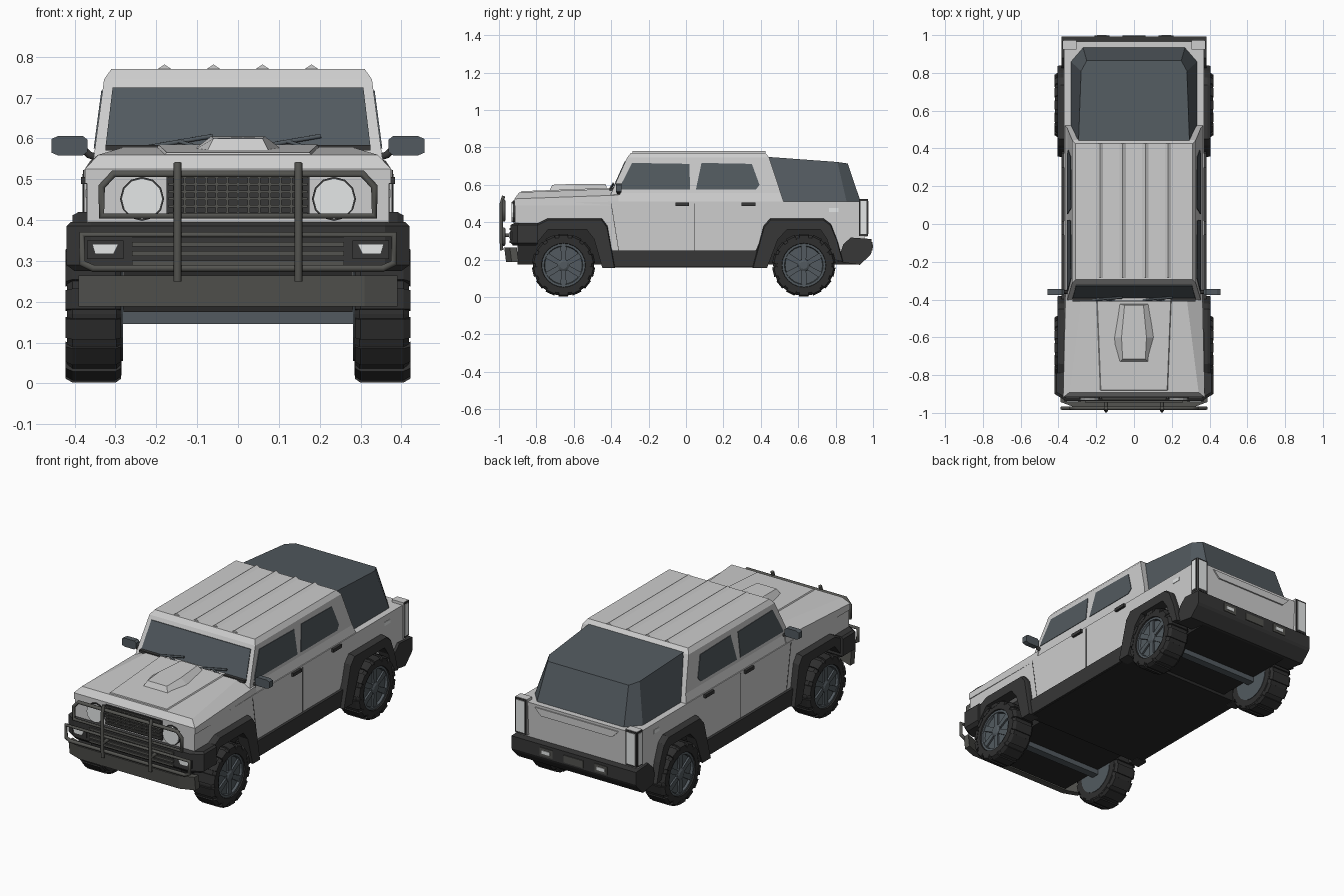
import bpy, bmesh, math
from mathutils import Vector

if "Cube" in bpy.data.objects:
    bpy.data.objects.remove(bpy.data.objects["Cube"])


def material(name, r, g, b):
    m = bpy.data.materials.new(name)
    m.diffuse_color = (r, g, b, 1)
    m.use_nodes = True
    m.node_tree.nodes["Principled BSDF"].inputs["Base Color"].default_value = m.diffuse_color
    return m


PAINT = material("light grey paint", .61, .61, .61)
GLASS = material("slate glass and canvas", .085, .102, .115)
TRIM = material("black trim", .038, .038, .038)
TYRE = material("tyre rubber", .028, .028, .028)
UNDER = material("underbody black", .022, .022, .022)
METAL = material("dark metal", .088, .088, .08)
LAMP = material("lamp white", .78, .80, .80)


def finish(name, bm, mat):
    bmesh.ops.recalc_face_normals(bm, faces=bm.faces)
    me = bpy.data.meshes.new(name)
    bm.to_mesh(me)
    bm.free()
    me.materials.append(mat)
    ob = bpy.data.objects.new(name, me)
    bpy.context.collection.objects.link(ob)
    return ob


def loft(name, rings, mat):
    """Skin closed rings of equal size and cap both ends."""
    bm = bmesh.new()
    vs = [[bm.verts.new(p) for p in r] for r in rings]
    n = len(rings[0])
    for a, b in zip(vs, vs[1:]):
        for i in range(n):
            bm.faces.new((a[i], a[(i + 1) % n], b[(i + 1) % n], b[i]))
    bm.faces.new(vs[0])
    bm.faces.new(vs[-1])
    return finish(name, bm, mat)


def prism(name, yz, x0, x1, mat):
    return loft(name, [[(x, y, z) for y, z in yz] for x in (x0, x1)], mat)


def box(name, x, y, z, mat):
    """Box from (min, max) pairs."""
    return prism(name, [(y[0], z[0]), (y[1], z[0]), (y[1], z[1]), (y[0], z[1])], x[0], x[1], mat)


def sym(right):
    """Mirror the right half of a plan outline to a full ring."""
    return right + [(-x, y, z) for x, y, z in reversed(right)]


def tube(name, pts, r, mat, cyclic=False):
    cu = bpy.data.curves.new(name, 'CURVE')
    cu.dimensions = '3D'
    cu.bevel_depth, cu.bevel_resolution, cu.use_fill_caps = r, 1, True
    sp = cu.splines.new('POLY')
    sp.points.add(len(pts) - 1)
    for p, c in zip(sp.points, pts):
        p.co = (*c, 1)
    sp.use_cyclic_u = cyclic
    tmp = bpy.data.objects.new(name, cu)
    bpy.context.collection.objects.link(tmp)
    me = bpy.data.meshes.new_from_object(tmp.evaluated_get(bpy.context.evaluated_depsgraph_get()))
    bpy.data.objects.remove(tmp)
    me.materials.clear()
    me.materials.append(mat)
    bpy.context.collection.objects.link(bpy.data.objects.new(name, me))


def disc(axis, c, r, n):
    """Circle of points around the x or y axis."""
    out = []
    for i in range(n):
        a = 2 * math.pi * i / n
        u, v = r * math.cos(a), r * math.sin(a)
        out.append((c[0], c[1] + u, c[2] + v) if axis == 'x' else (c[0] + u, c[1], c[2] + v))
    return out


# Main body with wheel arch notches
prism("lower_body", [(-.915, .39), (-.46, .39), (-.39, .24), (.37, .24), (.44, .39), (.74, .39),
                     (.80, .24), (.95, .24), (.965, .51), (-.39, .51), (-.915, .50)], -.37, .37, PAINT)
loft("hood", [sym([(.375, -.917, .49), (.37, -.36, .49)]), sym([(.375, -.917, .525), (.362, -.36, .545)]),
              sym([(.342, -.892, .56), (.275, -.36, .58)])], PAINT)
loft("hood_panel", [sym([(.185, -.885, .55), (.205, -.38, .57)]), sym([(.175, -.88, .566), (.195, -.38, .585)])], PAINT)
loft("hood_scoop", [sym([(.08, -.735, .56), (.118, -.60, .565), (.09, -.42, .57)]),
                    sym([(.06, -.715, .60), (.066, -.60, .605), (.05, -.43, .605)])], PAINT)
loft("cabin", [sym([(.368, -.42, .50), (.368, .525, .50)]), sym([(.353, -.40, .556), (.353, .507, .556)]),
               sym([(.328, -.315, .745), (.328, .445, .745)]), sym([(.31, -.295, .77), (.31, .425, .77)])], PAINT)
for x in (-.18, -.06, .06, .18):
    loft("roof_rib", [[(x - .02, y, .768), (x, y, .781), (x + .02, y, .768)] for y in (-.285, .425)], PAINT)
loft("canvas_cover", [sym([(.335, .45, .505), (.335, .86, .505), (.27, .935, .505)]),
                      sym([(.295, .40, .752), (.28, .81, .722), (.25, .865, .714)])], GLASS)


# Glazing, following the slope of the cabin
def side_x(z):
    return .353 - (z - .556) * .132


def screen_y(z):
    return -.40 + (z - .556) * .45


screen = [(.325, .575), (.307, .725), (-.307, .725), (-.325, .575)]
loft("windshield", [[(x, screen_y(z) + d, z) for x, z in screen] for d in (.004, -.004)], GLASS)
box("cowl_strip", (-.325, .325), (-.41, -.385), (.57, .584), TRIM)
windows = {"front_window": [(-.358, .575), (-.348, .60), (-.288, .717), (.018, .712), (.022, .575)],
           "rear_window": [(.053, .575), (.083, .717), (.352, .712), (.393, .60), (.374, .575)]}
for s in (1, -1):
    for name, pts in windows.items():
        loft(name, [[(s * (side_x(z) + o), y, z) for y, z in pts] for o in (-.004, .003)], GLASS)
    # Door seams, handles, filler flap
    for y0, y1 in ((-.40, -.36), (.045, .045)):
        prism("door_seam", [(y0 - .0015, .50), (y0 + .0015, .50), (y1 + .0015, .25), (y1 - .0015, .25)],
              s * .368, s * .3712, TRIM)
    for y in (-.02, .335):
        box("door_handle", (s * .365, s * .384), (y - .037, y + .037), (.488, .506), TRIM)
    box("side_marker", (s * .368, s * .373), (.765, .815), (.455, .475), LAMP)
    # Mirrors
    tube("mirror_arm", [(s * .335, -.36, .55), (s * .365, -.36, .56), (s * .385, -.36, .582)], .01, TRIM)
    loft("mirror", [[(s * x, y, .582 + z * k) for y, z in ((-.375, -.024), (-.345, -.024), (-.345, .024), (-.375, .024))]
                    for x, k in ((.368, .6), (.38, 1), (.44, 1), (.457, .7))], GLASS)
# Wipers, both sweeping the same way
for x in (-.225, .04):
    tube("wiper_blade", [(x + d, screen_y(z) - .012, z) for d, z in ((0, .578), (.163, .606))], .006, GLASS)
    tube("wiper_arm", [(x + d, screen_y(z) - .016, z) for d, z in ((.135, .576), (.08, .593))], .005, GLASS)

# Sills, arch flares and underbody
FRONT_ARCH = [(-.80, .39), (-.74, .42), (-.45, .42), (-.42, .38), (-.38, .155), (-.445, .155),
              (-.49, .31), (-.53, .36), (-.74, .36), (-.80, .29)]
REAR_ARCH = [(.355, .155), (.415, .38), (.45, .42), (.735, .42), (.775, .39), (.81, .30), (.84, .19),
             (.79, .20), (.755, .31), (.72, .36), (.54, .36), (.49, .31), (.43, .155)]
for s in (1, -1):
    box("sill", (s * .30, s * .385), (-.41, .40), (.16, .25), TRIM)
    for name, arch in (("front_flare", FRONT_ARCH), ("rear_flare", REAR_ARCH)):
        cy = sum(p[0] for p in arch) / len(arch)
        inset = [(cy + (y - cy) * .985, z - .008 * (z > .37)) for y, z in arch]
        loft(name, [[(s * .34, y, z) for y, z in arch], [(s * .39, y, z) for y, z in arch],
                    [(s * .405, y, z) for y, z in inset]], TRIM)
box("underbody", (-.28, .28), (-.90, .93), (.175, .40), UNDER)
box("floor_pan", (-.375, .375), (-.42, .41), (.158, .24), UNDER)
for y in (-.655, .63):
    box("axle", (-.29, .29), (y - .022, y + .022), (.146, .182), GLASS)

# Wheels
for y in (-.655, .63):
    for s in (1, -1):
        c = lambda x: (s * x, y, .17)
        loft("tyre", [disc('x', c(x), r, 24) for x, r in
                      ((.285, .12), (.285, .15), (.298, .164), (.405, .164), (.419, .15), (.419, .118), (.395, .112))], TYRE)
        for i in range(14):
            a = 2 * math.pi * i / 14
            pad = []
            for x, r0, r1 in ((.286, .14, .160), (.30, .15, .17), (.405, .15, .17), (.422, .14, .160)):
                pad.append([(s * x, y + r * math.sin(a + t), .17 - r * math.cos(a + t))
                            for r, t in ((r0, -.17), (r1, -.15), (r1, .15), (r0, .17))])
            loft("tread_block", pad, TYRE)
        loft("rim_back", [disc('x', c(x), .112, 24) for x in (.39, .398)], GLASS)
        loft("rim_inner_face", [disc('x', c(x), .115, 24) for x in (.282, .29)], GLASS)
        loft("rim_ring", [disc('x', c(x), r, 24) for x, r in ((.39, .116), (.412, .116), (.412, .104), (.399, .100))], GLASS)
        loft("hub", [disc('x', c(x), r, 12) for x, r in ((.39, .034), (.41, .032), (.416, .02))], GLASS)
        for i in range(6):
            a = math.pi * i / 3 + math.pi / 6
            u, v = Vector((0, math.cos(a), math.sin(a))), Vector((0, -math.sin(a), math.cos(a)))
            loft("spoke", [[Vector(c(x)) + u * r + v * w for r, w in ((.02, -.012), (.105, -.016), (.105, .016), (.02, .012))]
                           for x in (.39, .409)], GLASS)

# Front face: grille and headlights
box("grille_back", (-.175, .175), (-.924, -.90), (.405, .515), TRIM)
for i in range(6):
    box("grille_bar", (-.17, .17), (-.933, -.92), (.413 + i * .018, .419 + i * .018), METAL)
for i in range(13):
    x = -.156 + i * .026
    box("grille_post", (x - .003, x + .003), (-.930, -.92), (.41, .51), METAL)
for s in (1, -1):
    loft("headlight_seat", [disc('y', (s * .235, y, .452), .054, 12) for y in (-.91, -.924)], TRIM)
    loft("headlight", [disc('y', (s * .235, y, .452), .0505, 12) for y in (-.92, -.932)], LAMP)

# Front bumper, slats, fog lamps and skid plate
loft("front_bumper", [sym([(.40, -.80, .275), (.40, -.895, .275), (.35, -.925, .275)]),
                      sym([(.42, -.79, .29), (.42, -.90, .29), (.36, -.937, .29)]),
                      sym([(.42, -.79, .385), (.42, -.90, .385), (.36, -.937, .385)]),
                      sym([(.41, -.79, .395), (.41, -.89, .395), (.36, -.92, .395)])], TRIM)
for z in (.295, .318, .341, .364):
    box("bumper_slat", (-.26, .26), (-.945, -.93), (z - .006, z + .006), METAL)
for s in (1, -1):
    box("fog_frame", (s * .28, s * .37), (-.941, -.91), (.305, .35), TRIM)
    loft("fog_lamp", [[(s * x, y, z) for x, z in ((.305, .317), (.350, .317), (.357, .341), (.293, .341))]
                      for y in (-.93, -.946)], LAMP)
SKID = [(-.972, .265), (-.962, .188), (-.925, .188), (-.935, .265)]
loft("skid_plate", [[(x, y + d, z) for y, z in SKID] for x, d in ((-.39, .03), (-.31, 0), (.31, 0), (.39, .03))], METAL)

# Bull bar
upper = sym([(.305, -.975, .513), (.334, -.975, .482), (.334, -.975, .41)])
lower = sym([(.382, -.975, .365), (.382, -.975, .295), (.355, -.975, .282)])
tube("upper_bull_bar", upper, .010, METAL, True)
tube("lower_bull_bar", lower, .010, METAL, True)
for s in (1, -1):
    tube("bull_bar_post", [(s * .148, -.985, .25), (s * .148, -.988, .30), (s * .148, -.988, .50), (s * .148, -.975, .54)],
         .010, METAL)
    tube("bull_bar_mount", [(s * .148, -.985, .33), (s * .148, -.90, .33)], .010, METAL)

# Rear bumper, lamps, tailgate
prism("rear_bumper", [(.81, .19), (.93, .172), (.985, .225), (.993, .24), (.993, .31), (.88, .318), (.84, .28)],
      -.385, .385, TRIM)
box("plate_holder", (-.06, .06), (.98, .998), (.25, .29), METAL)
for s in (1, -1):
    box("rear_fog_frame", (s * .13, s * .21), (.98, .997), (.25, .295), METAL)
    box("rear_fog_lamp", (s * .145, s * .195), (.99, 1.0), (.263, .282), LAMP)
    box("tail_light_body", (s * .305, s * .376), (.925, .971), (.325, .525), PAINT)
    box("tail_light_side_frame", (s * .37, s * .379), (.926, .970), (.327, .523), TRIM)
    box("tail_light_rear_frame", (s * .308, s * .375), (.965, .974), (.327, .523), TRIM)
    box("tail_light_side", (s * .37, s * .382), (.933, .964), (.337, .513), LAMP)
    box("tail_light_rear", (s * .316, s * .368), (.965, .977), (.337, .513), LAMP)
loft("tailgate_panel", [[(x, y, z) for x, z in ((-.26, .495), (-.22, .455), (.22, .455), (.26, .495))]
                        for y in (.955, .970)], PAINT)
